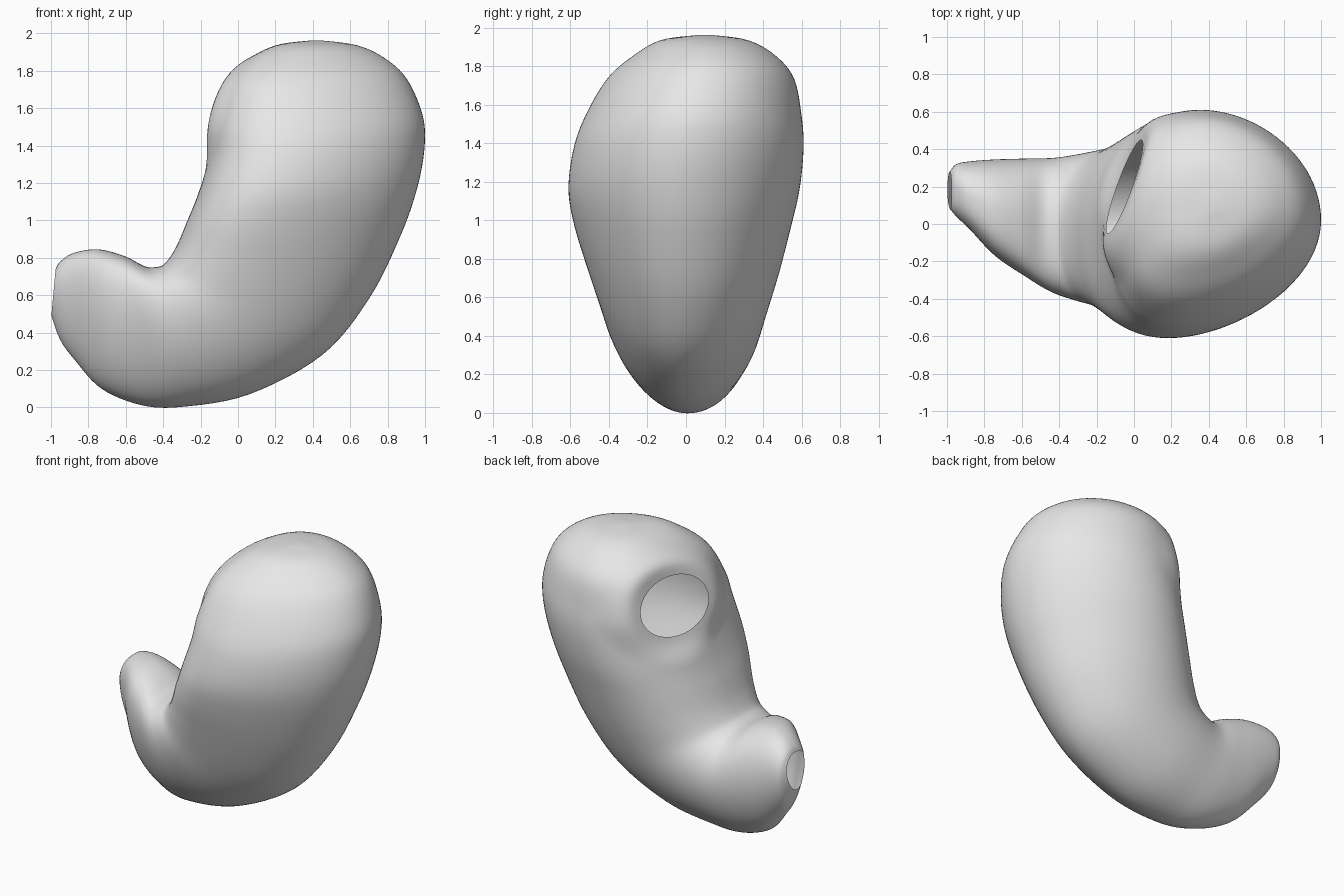
import bpy, bmesh, math
from mathutils import Vector

if "Cube" in bpy.data.objects:
    bpy.data.objects.remove(bpy.data.objects["Cube"])

# Cross-sections along the curved sac:
# inner edge x, z | outer edge x, z | front y, back y
SECTIONS = [
    (0.39, 1.962, 0.47, 1.96, 0.06, 0.14),
    (0.20, 1.935, 0.64, 1.935, -0.13, 0.32),
    (0.04, 1.85, 0.78, 1.87, -0.27, 0.46),
    (-0.07, 1.72, 0.90, 1.76, -0.41, 0.56),
    (-0.13, 1.52, 0.985, 1.57, -0.525, 0.60),
    (-0.15, 1.35, 0.998, 1.40, -0.585, 0.61),
    (-0.21, 1.15, 0.96, 1.18, -0.61, 0.59),
    (-0.27, 1.00, 0.87, 0.92, -0.58, 0.545),
    (-0.33, 0.86, 0.70, 0.58, -0.515, 0.485),
    (-0.39, 0.77, 0.45, 0.28, -0.455, 0.425),
    (-0.44, 0.75, 0.06, 0.07, -0.415, 0.385),
    (-0.50, 0.755, -0.30, 0.003, -0.365, 0.355),
    (-0.61, 0.81, -0.52, 0.013, -0.28, 0.35),
    (-0.75, 0.845, -0.73, 0.10, -0.17, 0.345),
    (-0.88, 0.825, -0.87, 0.25, -0.03, 0.335),
    (-0.95, 0.78, -0.95, 0.36, 0.04, 0.32),
    (-0.975, 0.74, -0.998, 0.49, 0.08, 0.28),
]
SIDES, STEPS = 96, 6


def catmull(a, b, c, d, t):
    return 0.5 * (2*b + (c-a)*t + (2*a-5*b+4*c-d)*t*t + (3*b-a-3*c+d)*t**3)


def smooth_rows(rows):
    last = len(rows) - 1
    out = []
    for i in range(last):
        p = [rows[max(0, min(last, i+k))] for k in (-1, 0, 1, 2)]
        for s in range(STEPS):
            out.append([catmull(*v, s / STEPS) for v in zip(*p)])
    return out + [list(rows[-1])]


def ring(bm, row):
    xi, zi, xo, zo, y0, y1 = row
    verts = []
    for k in range(SIDES):
        a = 2 * math.pi * k / SIDES
        c, s = math.cos(a), math.sin(a)
        c += (0.33 if s < 0 else 0.13) * s * s  # widest nearer the inner edge
        verts.append(bm.verts.new(((xi+xo)/2 + c*(xi-xo)/2,
                                   (y0+y1)/2 + s*(y1-y0)/2,
                                   (zi+zo)/2 + c*(zi-zo)/2)))
    return verts


# Main sac: lofted tube, closed at the top, open at the lower end
bm = bmesh.new()
rings = [ring(bm, r) for r in smooth_rows(SECTIONS)]
for a, b in zip(rings, rings[1:]):
    for k in range(SIDES):
        n = (k + 1) % SIDES
        bm.faces.new((a[k], a[n], b[n], b[k]))
bm.faces.new(rings[0])
end_verts = set(rings[-1])

# Upper side opening: flat oval rim cut through the wall
centre = Vector((-0.05, 0.2, 1.54))
normal = Vector((-0.94, 0.34, 0.2)).normalized()
across = Vector((0, 0, 1)).cross(normal).normalized()
up = normal.cross(across)
RU, RV = 0.265, 0.2


def local(p):
    d = p - centre
    return d.dot(across), d.dot(up), d.dot(normal)


def rho(p):
    u, v, w = local(p)
    return math.hypot(u / RU, v / RV) if abs(w) < 0.3 else 9


bmesh.ops.delete(bm, geom=[f for f in bm.faces if rho(f.calc_center_median()) < 1],
                 context='FACES')
for v in bm.verts:
    r = rho(v.co)
    if v.is_boundary and v not in end_verts:
        a, b, w = local(v.co)
        v.co = centre + (across * a + up * b) / r + normal * w
        r = 1
    if r < 1.9:  # ease the wall onto the rim plane
        t = min(1, (1.9 - r) / 0.9)
        v.co -= normal * local(v.co)[2] * t * t * (3 - 2*t)

bmesh.ops.recalc_face_normals(bm, faces=bm.faces)
mesh = bpy.data.meshes.new("curved_sac")
bm.to_mesh(mesh)
bm.free()
mesh.shade_smooth()
mat = bpy.data.materials.new("light grey")
mat.diffuse_color = (0.8, 0.8, 0.8, 1)
mat.use_nodes = True
mat.node_tree.nodes["Principled BSDF"].inputs["Base Color"].default_value = mat.diffuse_color
mesh.materials.append(mat)
bpy.context.collection.objects.link(bpy.data.objects.new("curved_sac", mesh))
